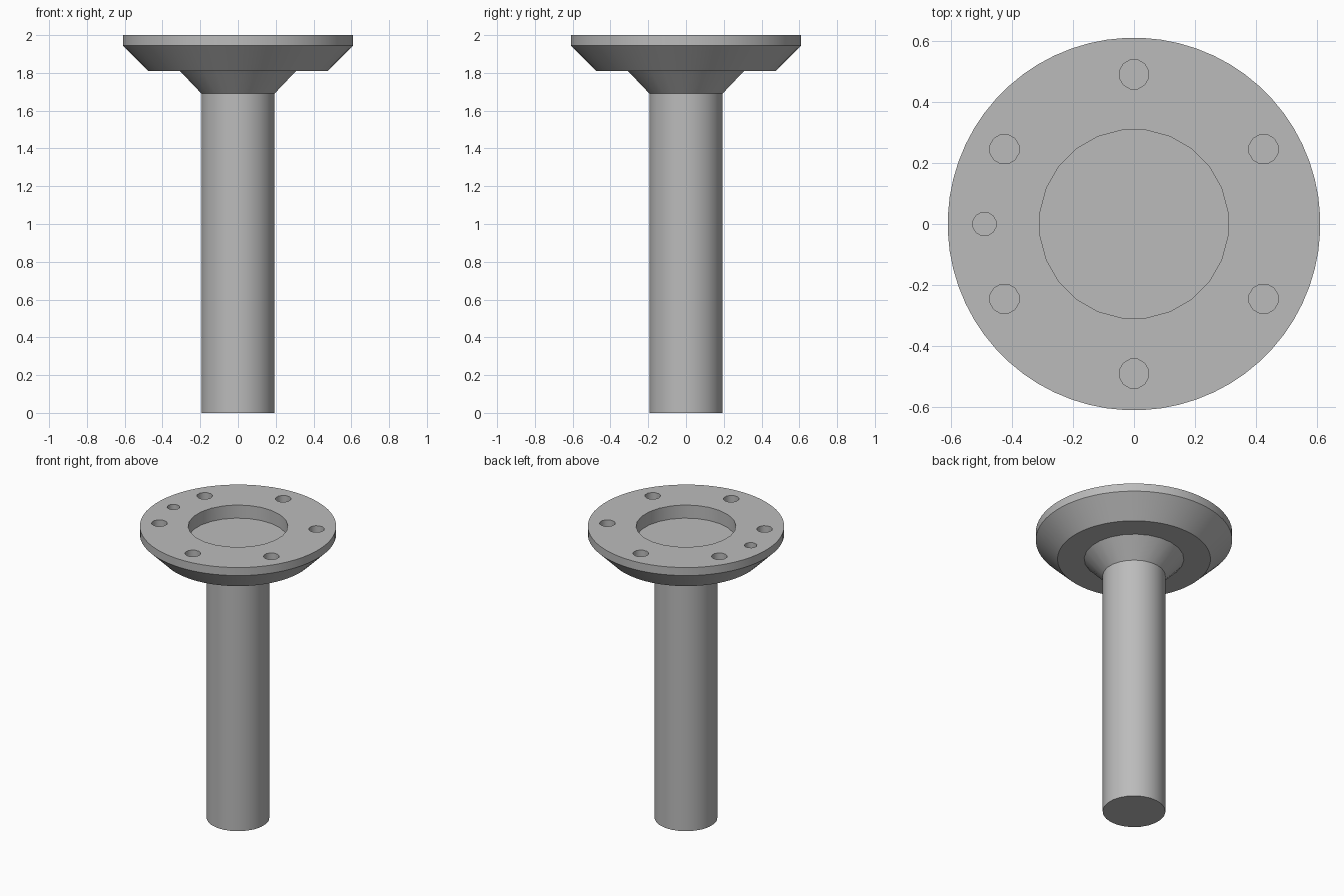
import bpy, bmesh
from math import pi, sin, cos, radians
from mathutils import Matrix

cube = bpy.data.objects.get("Cube")
if cube:
    bpy.data.objects.remove(cube)

metal = bpy.data.materials.new("plain_grey")
metal.use_nodes = True
GREY = (0.5, 0.5, 0.5, 1)
metal.diffuse_color = GREY
metal.node_tree.nodes["Principled BSDF"].inputs["Base Color"].default_value = GREY


def make_object(name, bm):
    bmesh.ops.recalc_face_normals(bm, faces=bm.faces)
    mesh = bpy.data.meshes.new(name)
    bm.to_mesh(mesh)
    bm.free()
    mesh.materials.append(metal)
    obj = bpy.data.objects.new(name, mesh)
    bpy.context.collection.objects.link(obj)
    return obj


def turned(name, profile, sides):
    """Solid of revolution from (radius, height) points, capped at both ends."""
    bm = bmesh.new()
    rings = []
    for r, z in profile:
        angles = [2 * pi * (i + 0.5) / sides for i in range(sides)]
        rings.append([bm.verts.new((r * cos(a), r * sin(a), z)) for a in angles])
    for low, high in zip(rings, rings[1:]):
        for i in range(sides):
            j = (i + 1) % sides
            bm.faces.new((low[i], low[j], high[j], high[i]))
    bm.faces.new(rings[0])
    bm.faces.new(rings[-1])
    return make_object(name, bm)


def add_hole(bm, radius, depth, sides, ring=0, angle=0):
    """Cylinder sunk into the top face, placed on a bolt circle."""
    a = radians(angle)
    height = depth + 0.1
    place = Matrix.Translation((ring * cos(a), ring * sin(a), TOP - depth + height / 2))
    spin = Matrix.Rotation(pi / sides, 4, "Z")
    bmesh.ops.create_cone(bm, cap_ends=True, segments=sides, radius1=radius,
                          radius2=radius, depth=height, matrix=place @ spin)


TOP = 2.0
BOLT_CIRCLE = 0.49

# Round stem with a flared neck, running up into the flange
stem = turned("stem", [(0.195, 0), (0.195, 1.69), (0.31, 1.81), (0.31, 1.85)], 24)

# Flange disc with a tapered underside
flange = turned("flange", [(0.475, 1.81), (0.61, 1.945), (0.61, TOP)], 64)

# Central recess, six bolt holes and one smaller locating pin hole
bm = bmesh.new()
add_hole(bm, 0.31, 0.09, 24)
for angle in range(30, 390, 60):
    add_hole(bm, 0.049, 0.09, 12, BOLT_CIRCLE, angle)
add_hole(bm, 0.039, 0.09, 12, BOLT_CIRCLE, 180)
cutter = make_object("hole_cutter", bm)
cutter.hide_render = True
cutter.hide_set(True)

cut = flange.modifiers.new("holes", "BOOLEAN")
cut.object = cutter
cut.operation = "DIFFERENCE"
cut.solver = "EXACT"

# Apply the cut, then smooth the round walls while keeping rims sharp
bpy.ops.object.select_all(action="DESELECT")
bpy.context.view_layer.objects.active = flange
flange.select_set(True)
bpy.ops.object.modifier_apply(modifier=cut.name)
bpy.data.objects.remove(cutter)
stem.select_set(True)
bpy.ops.object.shade_smooth_by_angle(angle=radians(31))
